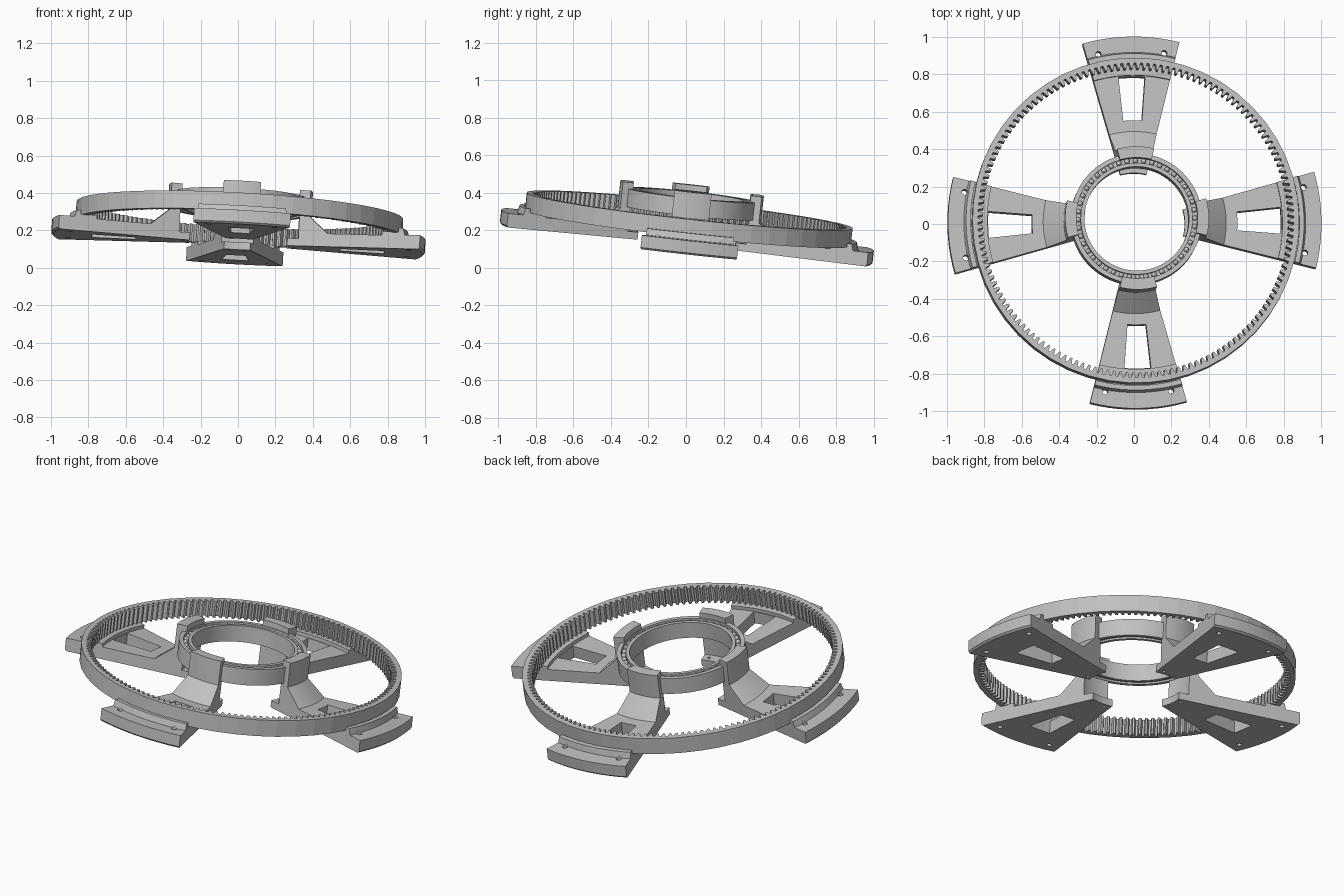
import bpy, bmesh, math
from mathutils import Matrix, Vector

if "Cube" in bpy.data.objects:
    bpy.data.objects.remove(bpy.data.objects["Cube"])

grey = bpy.data.materials.new("plain grey")
grey.use_nodes = True
colour = (0.53, 0.53, 0.53, 1)
grey.diffuse_color = colour
grey.node_tree.nodes["Principled BSDF"].inputs["Base Color"].default_value = colour

# The whole assembly leans slightly and is turned one degree
normal = Vector((0.055, 0.11, 1))
lean = Vector((0, 0, 1)).rotation_difference(normal).to_matrix().to_4x4()
PLACE = Matrix.Translation((0, 0, 0.126)) @ lean @ Matrix.Rotation(math.radians(1), 4, 'Z')


def polar(r, a, z):
    return Vector((r * math.cos(a), r * math.sin(a), z))


def sweep(bm, profile, a0, a1, steps):
    """Turn a closed (radius, height) profile about z; a full turn closes up."""
    full = abs(a1 - a0) > 6.28
    count = steps if full else steps + 1
    rows = [[bm.verts.new(polar(r, a0 + (a1 - a0) * i / steps, z)) for r, z in profile]
            for i in range(count)]
    n = len(profile)
    for i in range(steps):
        p, q = rows[i], rows[(i + 1) % count]
        for j in range(n):
            k = (j + 1) % n
            bm.faces.new((p[j], q[j], q[k], p[k]))
    if not full:
        bm.faces.new(rows[0])
        bm.faces.new(rows[-1][::-1])


def box_profile(r0, r1, z0, z1):
    return [(r0, z0), (r1, z0), (r1, z1), (r0, z1)]


def make(name, bm, smooth=False):
    bmesh.ops.recalc_face_normals(bm, faces=bm.faces)
    mesh = bpy.data.meshes.new(name)
    bm.to_mesh(mesh)
    bm.free()
    mesh.materials.append(grey)
    obj = bpy.data.objects.new(name, mesh)
    bpy.context.collection.objects.link(obj)
    bpy.ops.object.select_all(action='DESELECT')
    obj.select_set(True)
    bpy.context.view_layer.objects.active = obj
    if smooth:
        bpy.ops.object.shade_smooth_by_angle(angle=math.radians(25))
    return obj


# Support arm: foot, retaining ridge, ring seat, flat arm, flared post and base flange
arm_profile = [
    (0.27, 0), (0.99, 0), (1.0, 0.01), (1.0, 0.075), (0.915, 0.075), (0.905, 0.11),
    (0.88, 0.11), (0.88, 0.09), (0.79, 0.09), (0.79, 0.07), (0.49, 0.07),
    (0.385, 0.16), (0.385, 0.30), (0.325, 0.30), (0.325, 0.268), (0.35, 0.265),
    (0.35, 0.17), (0.33, 0.17), (0.33, 0.04), (0.27, 0.04)]
half = math.radians(15)
bm = bmesh.new()
sweep(bm, arm_profile, -half, half, 10)
arm = make("support_arm", bm)

# Cutter for the lightening slot and screw holes
bm = bmesh.new()
slot = math.radians(5.2)
sweep(bm, box_profile(0.55, 0.785, -0.1, 0.2), -slot, slot, 4)
for radius, degrees, size in ((0.925, 11, 0.015), (0.3, 8, 0.009)):
    for side in (-1, 1):
        spot = polar(radius, math.radians(side * degrees), 0)
        bmesh.ops.create_cone(bm, cap_ends=True, segments=16, radius1=size, radius2=size,
                              depth=0.4, matrix=Matrix.Translation(spot))
cutter = make("slot_cutter", bm)
cutter.hide_render = True

bpy.context.view_layer.objects.active = arm
cut = arm.modifiers.new("cut", 'BOOLEAN')
cut.operation = 'DIFFERENCE'
cut.solver = 'EXACT'
cut.object = cutter
bpy.ops.object.modifier_apply(modifier="cut")
bpy.data.objects.remove(cutter)

for i, side in enumerate(("left", "back", "right", "front")):
    part = arm if i == 0 else arm.copy()
    if i:
        bpy.context.collection.objects.link(part)
    part.name = side + "_support_arm"
    part.matrix_world = PLACE @ Matrix.Rotation(i * math.pi / 2, 4, 'Z')

# Ring gear: faceted outer wall, toothed inner wall
TEETH, SIDES = 150, 50
LOW, HIGH, OUTER, ROOT, TIP = 0.087, 0.182, 0.875, 0.846, 0.818
bm = bmesh.new()
rows = []
facet = math.tau / SIDES
for t in range(TEETH):
    for offset, inner in ((0, ROOT), (0.3, ROOT), (0.5, TIP), (0.8, TIP)):
        a = (t + offset) * math.tau / TEETH
        outer = OUTER * math.cos(facet / 2) / math.cos(a % facet - facet / 2)
        rows.append([bm.verts.new(polar(r, a, z))
                     for r, z in box_profile(inner, outer, LOW, HIGH)])
for i, p in enumerate(rows):
    q = rows[(i + 1) % len(rows)]
    for j in range(4):
        k = (j + 1) % 4
        bm.faces.new((p[j], q[j], q[k], p[k]))
make("ring_gear", bm).matrix_world = PLACE

# Bearing: two races, a cage between them and the balls
for name, r0, r1, z0, z1 in (("outer_race", 0.326, 0.35, 0.17, 0.265),
                             ("inner_race", 0.28, 0.30, 0.17, 0.265),
                             ("ball_cage", 0.298, 0.328, 0.18, 0.24)):
    bm = bmesh.new()
    sweep(bm, box_profile(r0, r1, z0, z1), 0, math.tau, 72)
    make("bearing_" + name, bm, True).matrix_world = PLACE

bm = bmesh.new()
BALLS = 44
for i in range(BALLS):
    spot = polar(0.313, i * math.tau / BALLS, 0.245)
    bmesh.ops.create_uvsphere(bm, u_segments=12, v_segments=8, radius=0.014,
                              matrix=Matrix.Translation(spot))
make("bearing_balls", bm, True).matrix_world = PLACE
